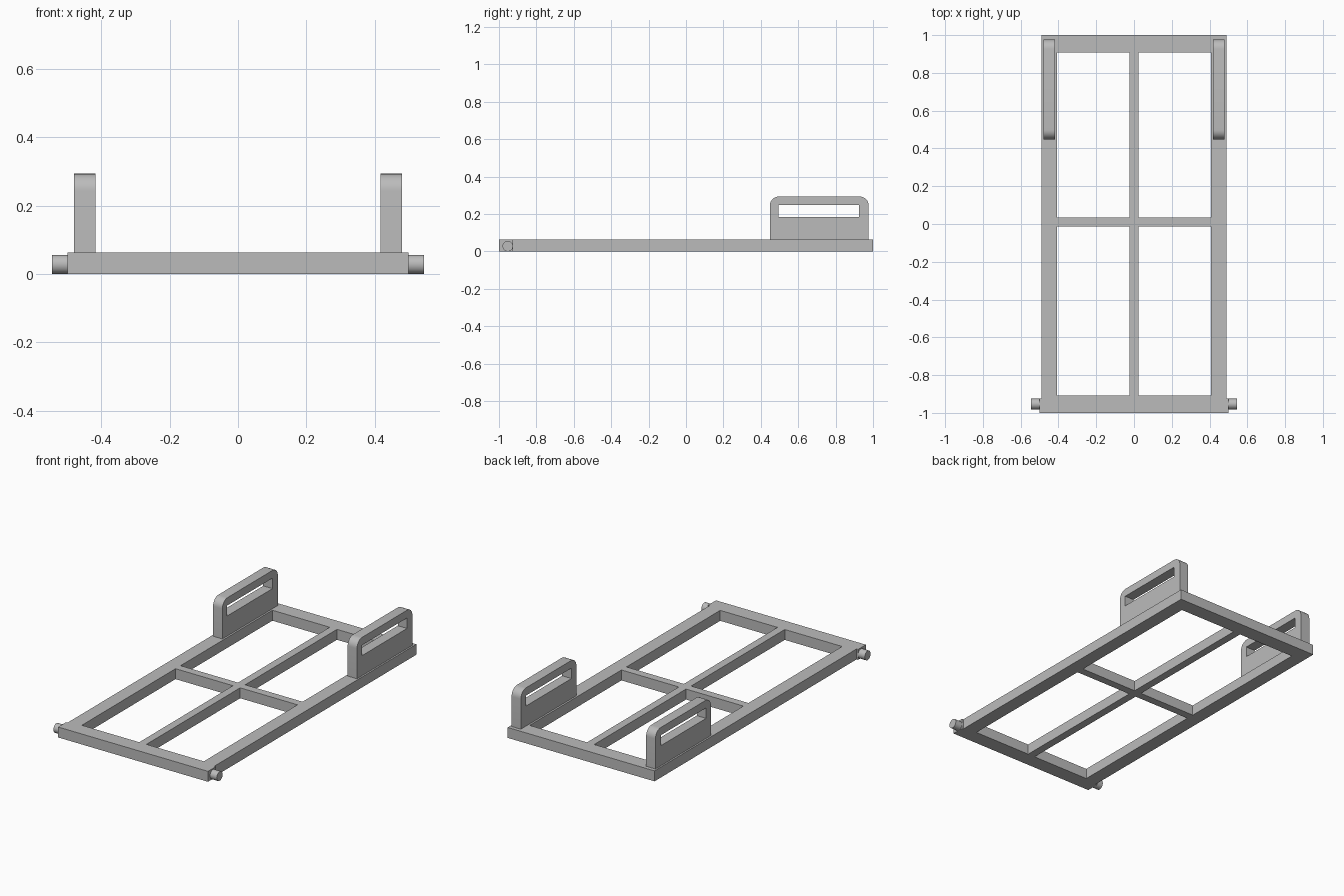
import bpy, bmesh, math

cube = bpy.data.objects.get("Cube")
if cube:
    bpy.data.objects.remove(cube, do_unlink=True)

# Single flat colour
grey = bpy.data.materials.new("plain grey")
grey.use_nodes = True
colour = (0.5, 0.5, 0.5, 1)
grey.diffuse_color = colour
grey.node_tree.nodes["Principled BSDF"].inputs["Base Color"].default_value = colour

THICK = 0.063


def add_object(name, data):
    obj = bpy.data.objects.new(name, data)
    bpy.context.collection.objects.link(obj)
    data.materials.append(grey)
    return obj


def smooth(obj):
    bpy.ops.object.select_all(action="DESELECT")
    obj.select_set(True)
    bpy.context.view_layer.objects.active = obj
    bpy.ops.object.shade_smooth_by_angle(angle=math.radians(35))


# Window frame: a grid of cells with four panes and the side steps left open
xs = [-0.5, -0.49, -0.407, -0.024, 0.024, 0.407, 0.49, 0.5]
ys = [-1, -0.925, -0.907, -0.014, 0.034, 0.909, 1]
bm = bmesh.new()
grid = [[bm.verts.new((x, y, 0)) for y in ys] for x in xs]
for i in range(len(xs) - 1):
    for j in range(len(ys) - 1):
        pane = i in (2, 4) and j in (2, 4)
        outside = i in (0, 6) and j > 0
        if not pane and not outside:
            bm.faces.new((grid[i][j], grid[i + 1][j],
                          grid[i + 1][j + 1], grid[i][j + 1]))
bmesh.ops.delete(bm, geom=[v for v in bm.verts if not v.link_faces], context="VERTS")
top = bmesh.ops.extrude_face_region(bm, geom=bm.faces[:])["geom"]
bmesh.ops.translate(bm, vec=(0, 0, THICK),
                    verts=[g for g in top if isinstance(g, bmesh.types.BMVert)])
bmesh.ops.recalc_face_normals(bm, faces=bm.faces[:])
mesh = bpy.data.meshes.new("frame")
bm.to_mesh(mesh)
bm.free()
add_object("frame", mesh)


def arc(cx, cy, r, start, steps=8):
    angles = [start + math.pi / 2 * k / steps for k in range(steps + 1)]
    return [(cx + r * math.cos(a), cy + r * math.sin(a)) for a in angles]


# Handles: rounded outline with a slot, extruded across the rail
Y0, Y1, Z1, R = 0.448, 0.977, 0.294, 0.05
outline = ([(Y0, THICK), (Y1, THICK)]
           + arc(Y1 - R, Z1 - R, R, 0)
           + arc(Y0 + R, Z1 - R, R, math.pi / 2))
slot = [(0.494, 0.184), (0.926, 0.184), (0.926, 0.247), (0.494, 0.247)]


def handle(name, x):
    curve = bpy.data.curves.new(name, "CURVE")
    curve.dimensions = "2D"
    curve.fill_mode = "BOTH"
    curve.extrude = 0.031
    for points in (outline, slot):
        spline = curve.splines.new("POLY")
        spline.points.add(len(points) - 1)
        for p, (u, v) in zip(spline.points, points):
            p.co = (u, v, 0, 1)
        spline.use_cyclic_u = True
    obj = add_object(name, curve)
    obj.location.x = x
    obj.rotation_euler = (math.pi / 2, 0, math.pi / 2)
    bpy.ops.object.select_all(action="DESELECT")
    obj.select_set(True)
    bpy.context.view_layer.objects.active = obj
    bpy.ops.object.convert(target="MESH")
    obj = bpy.context.view_layer.objects.active
    bm = bmesh.new()
    bm.from_mesh(obj.data)
    bmesh.ops.remove_doubles(bm, verts=bm.verts[:], dist=0.0001)
    bmesh.ops.recalc_face_normals(bm, faces=bm.faces[:])
    bm.to_mesh(obj.data)
    bm.free()
    smooth(obj)


# Hinge pins: short cylinders at the front corners
def pin(name, side):
    bpy.ops.mesh.primitive_cylinder_add(
        vertices=32, radius=0.028, depth=0.065,
        location=(side * 0.5125, -0.953, 0.028), rotation=(0, math.pi / 2, 0))
    obj = bpy.context.object
    obj.name = name
    obj.data.materials.append(grey)
    smooth(obj)


for word, side in (("left", 1), ("right", -1)):
    handle(word + "_handle", side * 0.449)
    pin(word + "_hinge_pin", side)
